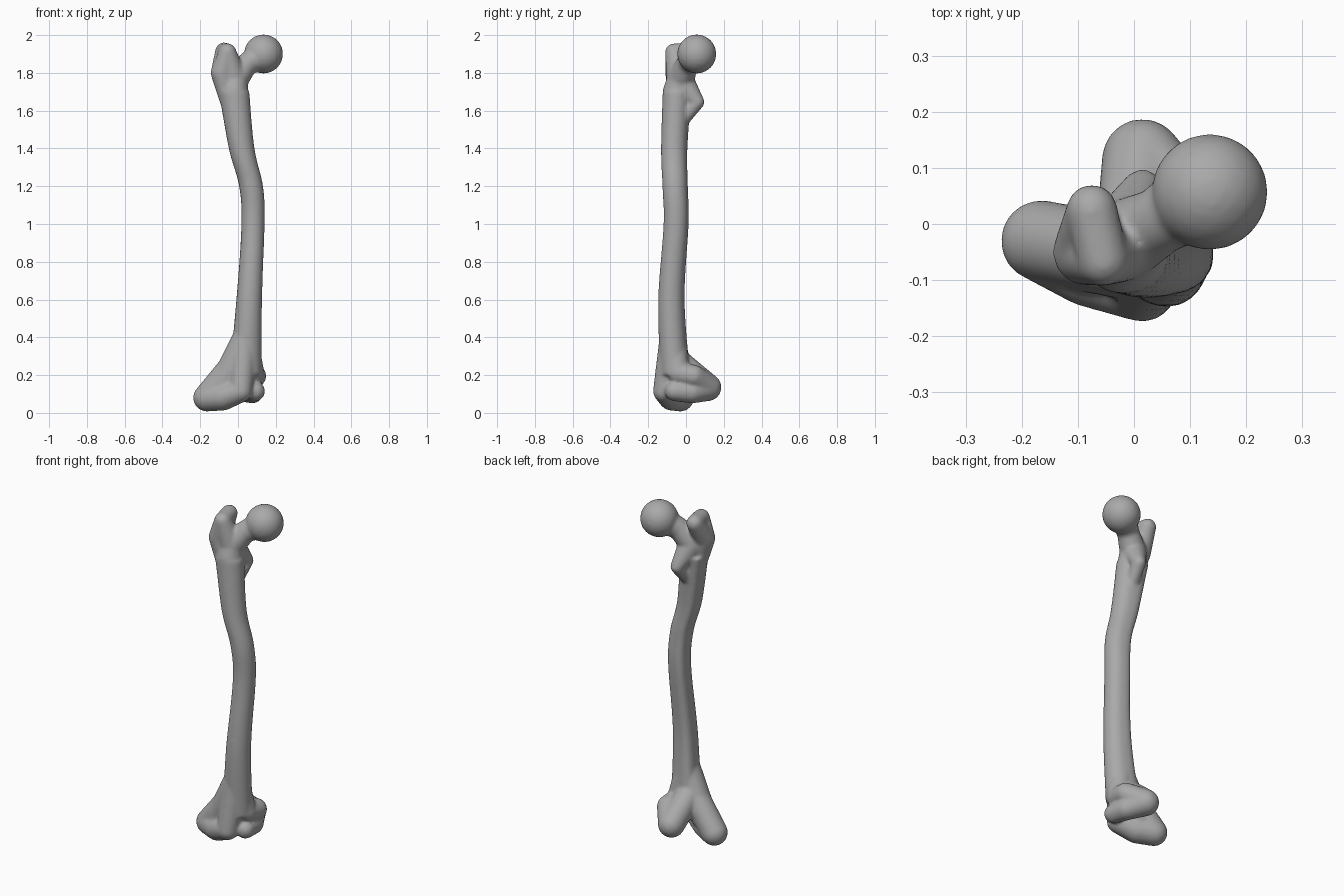
import bpy, bmesh, math
from mathutils import Vector

cube = bpy.data.objects.get("Cube")
if cube:
    bpy.data.objects.remove(cube, do_unlink=True)

GREY = (0.4, 0.4, 0.4, 1)
material = bpy.data.materials.new("bone grey")
material.use_nodes = True
material.diffuse_color = GREY
material.node_tree.nodes["Principled BSDF"].inputs["Base Color"].default_value = GREY

# Directions to the points of one round ball
template = bmesh.new()
bmesh.ops.create_icosphere(template, subdivisions=3, radius=1)
directions = [vert.co.copy() for vert in template.verts]
template.free()

bm = bmesh.new()

# Ball sizes shared by the knobs of the bone
THICK, MEDIUM, THIN, SLIM = 0.073, 0.06, 0.046, 0.038


def ball(x, y, z, radius):
    """A landmark: its centre and the radius of the bone around it."""
    return Vector((x, y, z)), radius


def limb(*balls):
    """Closed tapered limbs: the hull of each pair of neighbouring balls."""
    for pair in zip(balls, balls[1:]):
        points = [bm.verts.new(centre + direction * radius)
                  for centre, radius in pair for direction in directions]
        hull = bmesh.ops.convex_hull(bm, input=points)
        inner = [item for item in hull["geom_interior"] if isinstance(item, bmesh.types.BMVert)]
        bmesh.ops.delete(bm, geom=inner, context='VERTS')


def smooth_path(points, steps):
    """Rounded path through the points, with the ends held."""
    held = [points[0], *points, points[-1]]
    for before, start, end, after in zip(held, held[1:], held[2:], held[3:]):
        for step in range(steps):
            t = step / steps
            leave, arrive = (end - before) / 2, (after - start) / 2
            rise = t * t * (3 - 2 * t)
            yield (start.lerp(end, rise) + leave * t * (1 - t) ** 2
                   - arrive * t * t * (1 - t))
    yield points[-1]


def shaft_ring(centre, sides):
    """Round section that widens towards both ends, with a ridge along the back."""
    spread = (centre.z - 1) ** 2
    ring = []
    for side in range(sides):
        angle = math.tau * side / sides
        ridge = 1 + max(0, math.cos(angle - math.radians(130))) ** 8 / 4
        across = (0.061 + spread / 25) * math.cos(angle)
        deep = (0.064 + spread / 50) * math.sin(angle)
        ring.append(bm.verts.new(centre + ridge * Vector((across, deep, 0))))
    return ring


# Shaft: rings along a gently swaying path
knee = Vector((0.04, -0.06, 0.2))
lower = Vector((0.06, -0.08, 0.6))
middle = Vector((0.08, -0.055, 1))
bend = Vector((0.07, -0.06, 1.2))
upper = Vector((0.02, -0.065, 1.4))
hip = Vector((-0.02, -0.05, 1.7))
rings = [shaft_ring(centre, 40) for centre in smooth_path([knee, lower, middle, bend, upper, hip], 8)]
for below, above in zip(rings, rings[1:]):
    for side in range(len(below)):
        bm.faces.new((below[side - 1], below[side], above[side], above[side - 1]))
bm.faces.new(rings[0][::-1])
bm.faces.new(rings[-1])

# Ball head on its neck
head = ball(0.135, 0.057, 1.9, 0.104)
socket = ball(0.12, 0.05, 1.89, THICK)
neck = ball(0.045, 0.005, 1.845, MEDIUM)
neck_root = ball(-0.02, -0.03, 1.76, THICK)
limb(head, socket, neck, neck_root, (hip, THICK))

# Greater trochanter: outer bulge, front crest and hooked rear tip
bulge = ball(-0.085, -0.05, 1.8, MEDIUM)
crest = ball(-0.055, -0.065, 1.91, THIN)
rear_tip = ball(-0.075, 0.025, 1.915, THIN)
outer_root = ball(-0.05, -0.05, 1.65, THIN)
limb(outer_root, bulge, crest, rear_tip, bulge)
limb(neck_root, crest)

# Lesser trochanter: a knob joined to the neck above and the shaft below
knob = ball(0.015, 0.06, 1.645, SLIM)
knob_foot = ball(0, -0.02, 1.55, SLIM)
limb(neck_root, knob, knob_foot)

# Low condyle, flaring from the shaft
flare = ball(0.035, -0.07, 0.38, THICK)
low_front = ball(0.015, -0.115, 0.115, MEDIUM)
low_middle = ball(-0.08, -0.075, 0.085, THICK)
low_side = ball(-0.165, -0.03, 0.08, THICK)
low_shoulder = ball(-0.08, -0.05, 0.15, THICK)
low_flare = ball(0, -0.06, 0.28, THICK)
limb(low_front, low_middle, low_side)
limb(flare, low_shoulder)
limb(low_flare, low_side)
limb(flare, low_front)

# High condyle with its side bump, flaring from the shaft
high_front = ball(0.09, -0.06, 0.115, 0.053)
high_middle = ball(0.075, 0.03, 0.11, MEDIUM)
high_rear = ball(0.015, 0.115, 0.135, THICK)
side_bump = ball(0.09, 0.04, 0.195, MEDIUM)
high_shoulder = ball(0.08, -0.04, 0.21, MEDIUM)
limb(high_front, high_middle, high_rear, side_bump, high_shoulder, flare)
limb(low_flare, high_rear)

# Fuse everything into one smooth bone
bmesh.ops.recalc_face_normals(bm, faces=bm.faces)
mesh = bpy.data.meshes.new("thigh_bone")
bm.to_mesh(mesh)
bm.free()
mesh.materials.append(material)
bone = bpy.data.objects.new("thigh_bone", mesh)
bpy.context.collection.objects.link(bone)

fuse = bone.modifiers.new("fuse", 'REMESH')
fuse.mode = 'VOXEL'
fuse.voxel_size = 0.008
fuse.use_smooth_shade = True
soften = bone.modifiers.new("soften", 'SMOOTH')
soften.factor = 0.5
soften.iterations = 10
